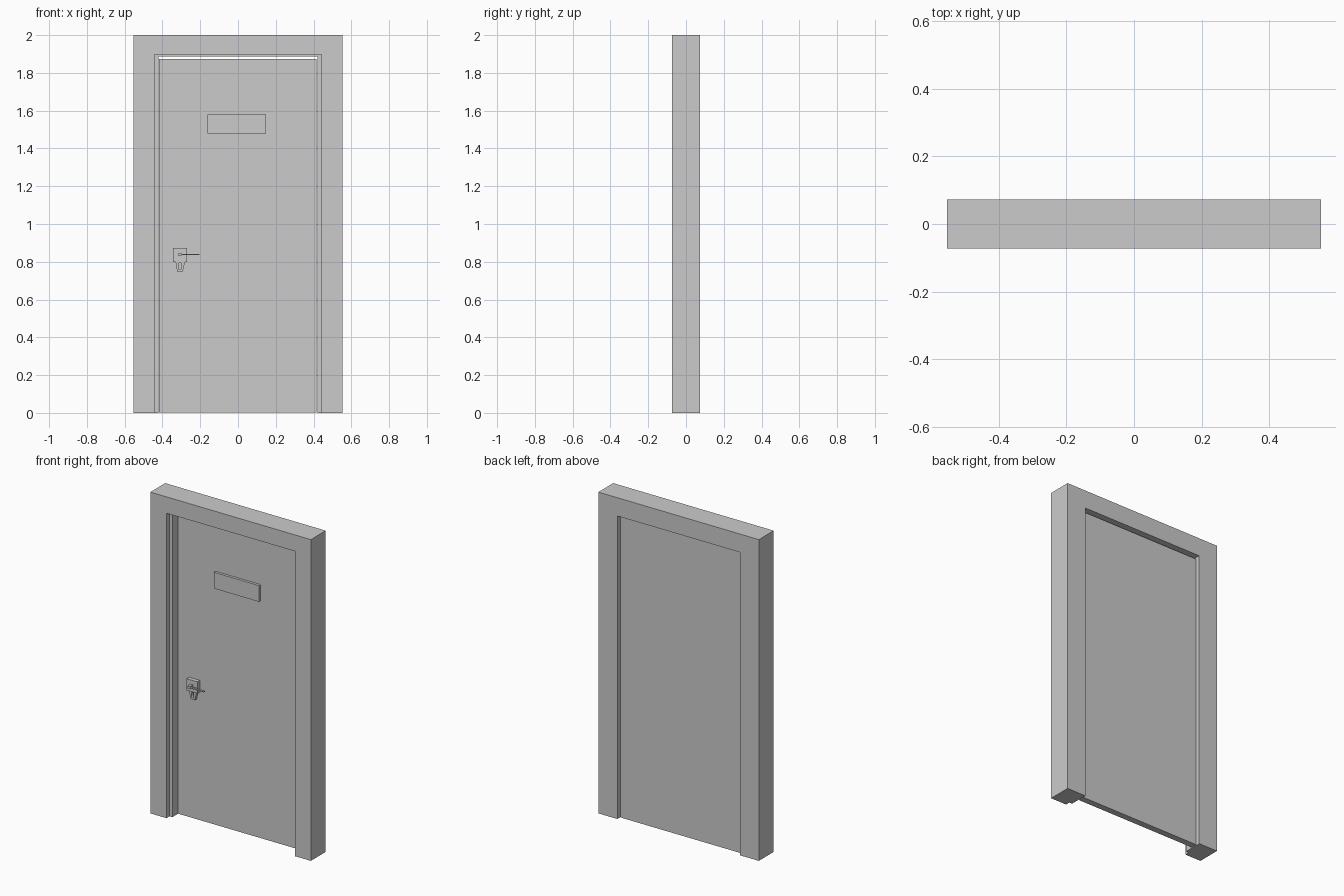
import bpy, bmesh
from mathutils import Vector

if "Cube" in bpy.data.objects:
    bpy.data.objects.remove(bpy.data.objects["Cube"])


def add_object(name, bm):
    bmesh.ops.recalc_face_normals(bm, faces=bm.faces)
    mesh = bpy.data.meshes.new(name)
    bm.to_mesh(mesh)
    bm.free()
    obj = bpy.data.objects.new(name, mesh)
    bpy.context.collection.objects.link(obj)
    return obj


def box(name, lo, hi):
    lo, hi = Vector(lo), Vector(hi)
    bm = bmesh.new()
    bmesh.ops.create_cube(bm, size=1)
    for v in bm.verts:
        v.co = (lo + hi) / 2 + v.co * (hi - lo)
    return add_object(name, bm)


def plate(name, loops, y_front, y_back):
    """Flat outline in x/z with optional holes, given thickness along y."""
    curve = bpy.data.curves.new(name, 'CURVE')
    curve.dimensions = '2D'
    curve.fill_mode = 'BOTH'
    curve.extrude = (y_back - y_front) / 2
    for pts in loops:
        spline = curve.splines.new('POLY')
        spline.points.add(len(pts) - 1)
        for p, (x, z) in zip(spline.points, pts):
            p.co = (x, z, 0, 1)
        spline.use_cyclic_u = True
    obj = bpy.data.objects.new(name, curve)
    bpy.context.collection.objects.link(obj)
    obj.rotation_euler.x = 1.5707963
    obj.location.y = (y_front + y_back) / 2
    bpy.ops.object.select_all(action='DESELECT')
    obj.select_set(True)
    bpy.context.view_layer.objects.active = obj
    bpy.ops.object.convert(target='MESH')
    return obj


# Frame: rebated section (half width, top height, y) swept up, across and down
section = [(0.553, 2.0, -0.073), (0.442, 1.898, -0.073), (0.442, 1.898, -0.043),
           (0.422, 1.886, -0.043), (0.422, 1.886, 0.073), (0.553, 2.0, 0.073)]
bm = bmesh.new()
rows = [[bm.verts.new(p) for p in ((-w, y, 0), (-w, y, t), (w, y, t), (w, y, 0))]
        for w, t, y in section]
for i, row in enumerate(rows):
    nxt = rows[(i + 1) % len(rows)]
    for k in range(3):
        bm.faces.new((row[k], row[k + 1], nxt[k + 1], nxt[k]))
for k in (0, 3):
    bm.faces.new([row[k] for row in rows])
add_object("door_frame", bm)

# Door leaf, with a narrow gap above it
DOOR_Y = 0.01
box("door_leaf", (-0.419, DOOR_Y, 0.002), (0.415, 0.05, 1.873))

# Name plate
box("name_plate", (-0.161, DOOR_Y - 0.016, 1.479), (0.149, DOOR_Y + 0.002, 1.58))

# Lock: square rose and tapered keyhole plate
box("handle_rose", (-0.344, -0.015, 0.80), (-0.27, DOOR_Y + 0.002, 0.872))
plate("keyhole_plate",
      [[(-0.331, 0.80), (-0.281, 0.80), (-0.283, 0.79), (-0.292, 0.749),
        (-0.322, 0.749), (-0.329, 0.79)],
       [(-0.313, 0.793), (-0.301, 0.793), (-0.301, 0.76), (-0.313, 0.76)]],
      -0.008, DOOR_Y + 0.002)

# Lever: spindle and slim bar
box("lever_spindle", (-0.315, -0.045, 0.831), (-0.299, -0.014, 0.846))
box("lever_bar", (-0.31, -0.045, 0.835), (-0.204, -0.033, 0.842))
